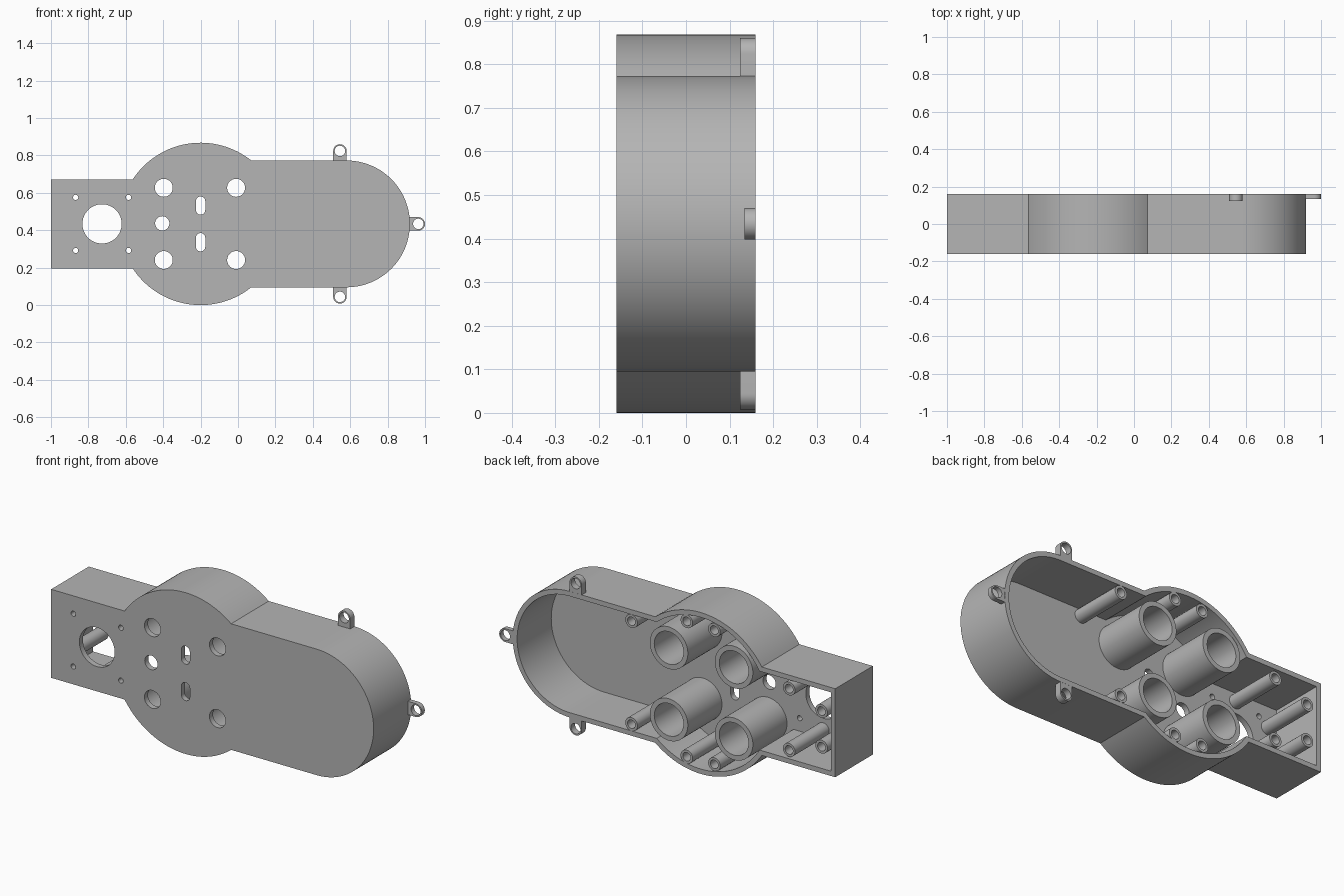
import bpy, bmesh
from math import sin, cos, pi, asin, sqrt

if "Cube" in bpy.data.objects:
    bpy.data.objects.remove(bpy.data.objects["Cube"])

MID = 0.434                      # height of the long axis
FRONT, FLOOR, BACK = -0.16, -0.13, 0.16
WALL = 0.026

grey = bpy.data.materials.new("plain grey")
grey.use_nodes = True
colour = (0.46, 0.46, 0.46, 1)
grey.diffuse_color = colour
grey.node_tree.nodes["Principled BSDF"].inputs["Base Color"].default_value = colour


def arc(cx, cz, r, a0, a1, n):
    return [(cx + r * cos(a0 + (a1 - a0) * i / n),
             cz + r * sin(a0 + (a1 - a0) * i / n)) for i in range(n + 1)]


def circle(cx, cz, r, n=40):
    return arc(cx, cz, r, 0, 2 * pi, n)[:-1]


def slot(cx, cz, r, half):
    return arc(cx, cz + half, r, 0, pi, 12) + arc(cx, cz - half, r, pi, 2 * pi, 12)


def outline(inset):
    """Square end, round hub and rounded long end as one closed loop."""
    hub, box, lobe = 0.434 - inset, 0.238 - inset, 0.339 - inset
    a, b = asin(box / hub), asin(lobe / hub)
    left = -1 + inset
    return ([(left, MID - box)]
            + arc(-0.2, MID, hub, pi + a, 2 * pi - b, 40)
            + arc(0.58, MID, lobe, -pi / 2, pi / 2, 56)
            + arc(-0.2, MID, hub, b, pi - a, 40)
            + [(left, MID + box)])


def solid(name, caps, sides):
    """Caps are filled loops at a depth; sides join a loop between two depths."""
    bm = bmesh.new()
    for y, loops in caps:
        edges = []
        for loop in loops:
            vs = [bm.verts.new((x, y, z)) for x, z in loop]
            edges += [bm.edges.new((vs[i - 1], vs[i])) for i in range(len(vs))]
        bmesh.ops.triangle_fill(bm, use_beauty=True, edges=edges)
    for loop, y0, y1 in sides:
        lo = [bm.verts.new((x, y0, z)) for x, z in loop]
        hi = [bm.verts.new((x, y1, z)) for x, z in loop]
        for i in range(len(loop)):
            bm.faces.new((lo[i - 1], lo[i], hi[i], hi[i - 1]))
    bmesh.ops.remove_doubles(bm, verts=bm.verts, dist=0.00005)
    bmesh.ops.recalc_face_normals(bm, faces=bm.faces)
    mesh = bpy.data.meshes.new(name)
    bm.to_mesh(mesh)
    bm.free()
    mesh.materials.append(grey)
    ob = bpy.data.objects.new(name, mesh)
    bpy.context.collection.objects.link(ob)
    bpy.ops.object.select_all(action='DESELECT')
    ob.select_set(True)
    bpy.context.view_layer.objects.active = ob
    bpy.ops.object.shade_smooth_by_angle(angle=pi / 6)
    return ob


def ring(name, outer, inner, y0, y1):
    solid(name, [(y0, [outer, inner]), (y1, [outer, inner])],
          [(outer, y0, y1), (inner, y0, y1)])


# Holes through the front plate
holes = [circle(-0.727, MID, 0.105, 56), circle(-0.405, MID + 0.003, 0.038)]
for s in (-1, 1):
    holes += [circle(x, MID + s * 0.193, 0.048) for x in (-0.397, -0.01)]
    holes += [circle(x, MID + s * 0.142, 0.014, 20) for x in (-0.868, -0.585)]
    holes.append(slot(-0.2, MID + s * 0.098, 0.025, 0.024))

# Open-backed housing
outer, inner = outline(0), outline(WALL)
solid("housing",
      [(FRONT, [outer] + holes), (FLOOR, [inner] + holes), (BACK, [outer, inner])],
      [(outer, FRONT, BACK), (inner, FLOOR, BACK)]
      + [(h, FRONT, FLOOR) for h in holes])

# Wide sleeves and slim screw posts, mirrored about the long axis
slim = [(0.213, 0.277), (-0.116, 0.364), (-0.28, 0.361), (-0.725, 0.165), (-0.918, 0.096)]
for side, s in (("lower", -1), ("upper", 1)):
    for i, x in enumerate((-0.397, -0.01)):
        c = (x, MID + s * 0.193)
        ring(f"{side}_sleeve_{i + 1}", circle(*c, 0.113, 56), circle(*c, 0.087, 56), FLOOR, BACK)
    for i, (x, dz) in enumerate(slim):
        c = (x, MID + s * dz)
        ring(f"{side}_screw_post_{i + 1}", circle(*c, 0.036, 28), circle(*c, 0.023, 28), FLOOR, BACK)


# Fixing lugs around the rounded end
def lug(name, cx, cz, angle, y0):
    r, back = 0.036, 0.06
    dx, dz = cos(angle), sin(angle)
    tip = arc(cx, cz, r, angle - pi / 2, angle + pi / 2, 20)
    base = [(x - back * dx, z - back * dz) for x, z in (tip[-1], tip[0])]
    ring(name, tip + base, circle(cx, cz, 0.028, 32), y0, BACK - 0.0005)


lug("upper_lug", 0.545, MID + 0.39, pi / 2, 0.124)
lug("lower_lug", 0.545, MID - 0.39, -pi / 2, 0.124)
lug("end_lug", 0.964, MID, 0, 0.134)
